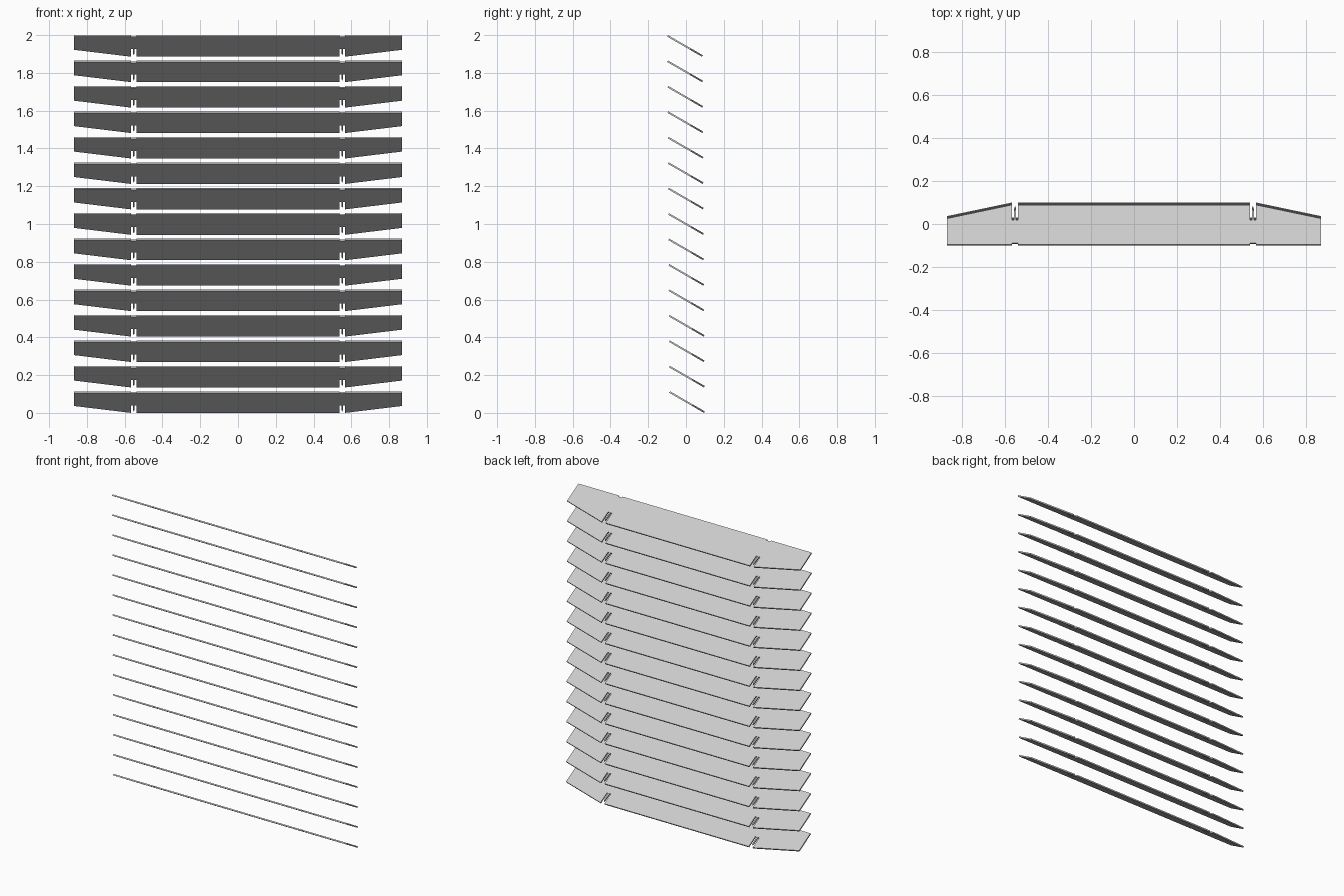
import bpy, bmesh, math
from mathutils import Matrix, Vector

if "Cube" in bpy.data.objects:
    bpy.data.objects.remove(bpy.data.objects["Cube"])

COUNT = 15
TILT = math.radians(30)
L, T = 0.213, 0.009            # slat depth along the slope, thickness
W = 0.868                      # half width
SLOT_X = 0.552                 # centre of each cord slot
HALF_SLOT = 0.0145

# Right half of the slat outline (x, distance back from the front edge)
a, b = SLOT_X - HALF_SLOT, SLOT_X + HALF_SLOT
half = [
    (a, 0), (a, 0.008), (b, 0.008), (b, 0),              # shallow front notch
    (W, 0), (W, 0.14), (b, L),                           # tapered wing
    (b, 0.133), (SLOT_X + 0.005, 0.133),                 # rear slot with tongue
    (SLOT_X + 0.004, 0.182), (SLOT_X, 0.196), (SLOT_X - 0.004, 0.182),
    (SLOT_X - 0.005, 0.133), (a, 0.133), (a, L),
]
outline = half + [(-x, u) for x, u in reversed(half)]

# One flat slat, extruded to its thickness and tilted down toward the back
bm = bmesh.new()
face = bm.faces.new([bm.verts.new((x, u, 0)) for x, u in outline])
geom = bmesh.ops.extrude_face_region(bm, geom=[face])["geom"]
bmesh.ops.translate(bm, vec=(0, 0, T),
                    verts=[v for v in geom if isinstance(v, bmesh.types.BMVert)])
bmesh.ops.recalc_face_normals(bm, faces=bm.faces)
bmesh.ops.rotate(bm, cent=(0, 0, 0), matrix=Matrix.Rotation(-TILT, 3, 'X'), verts=bm.verts)
lo = Vector((0, min(v.co.y for v in bm.verts), min(v.co.z for v in bm.verts)))
bmesh.ops.translate(bm, vec=-lo, verts=bm.verts)
height = max(v.co.z for v in bm.verts)
depth = max(v.co.y for v in bm.verts)
mesh = bpy.data.meshes.new("slat")
bm.to_mesh(mesh)
bm.free()

# Stack of slats, leaning very slightly forward toward the top
for i in range(COUNT):
    f = i / (COUNT - 1)
    slat = bpy.data.objects.new(f"slat_{i + 1:02d}", mesh)
    slat.location = (0, 0.1 - depth - f * (0.2 - depth), f * (2 - height))
    bpy.context.collection.objects.link(slat)
